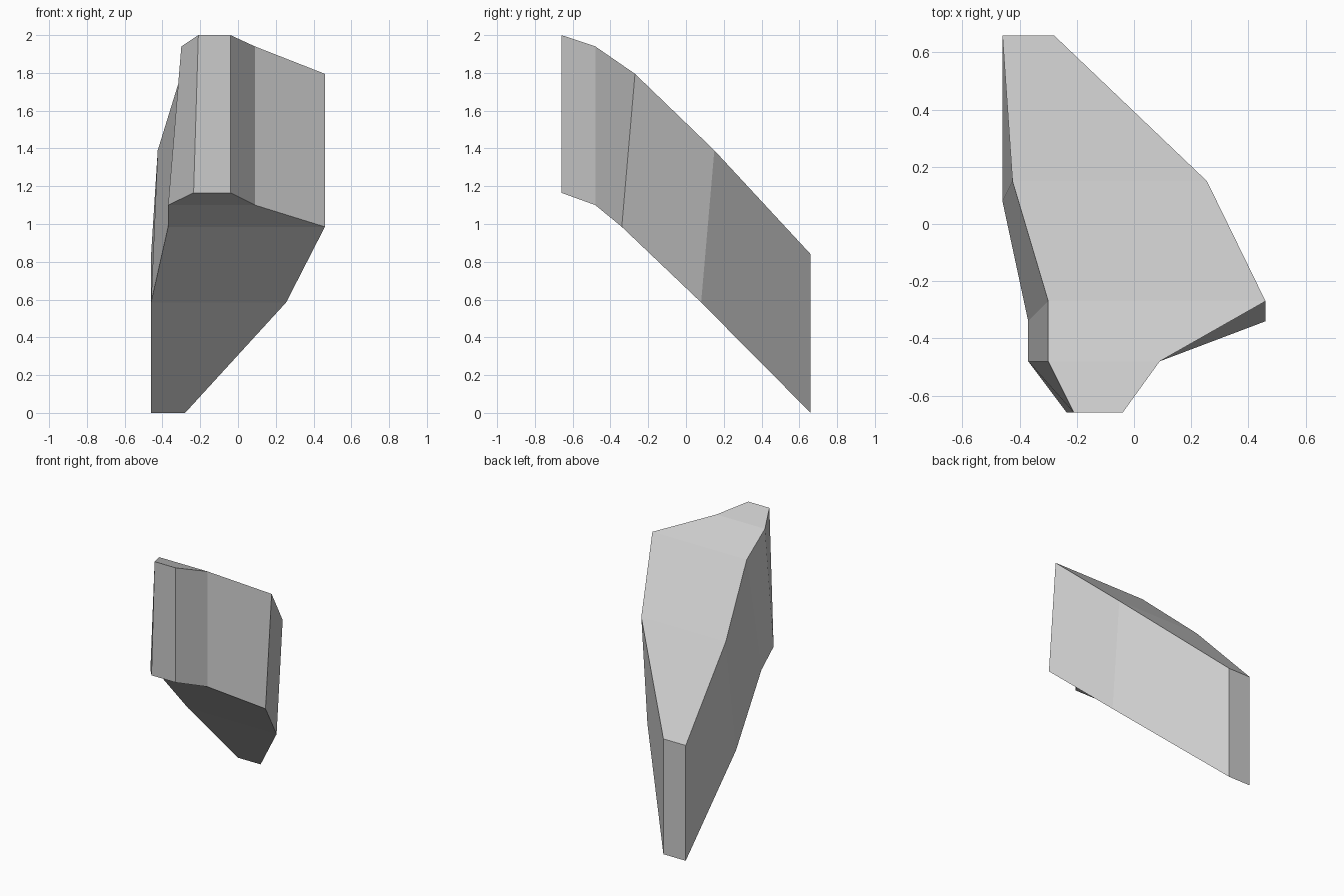
import bpy
import bmesh

cube = bpy.data.objects.get("Cube")
if cube:
    bpy.data.objects.remove(cube, do_unlink=True)

# Single grey material
grey = bpy.data.materials.new("light_grey")
grey.use_nodes = True
colour = (0.6, 0.6, 0.6, 1.0)
grey.diffuse_color = colour
grey.node_tree.nodes["Principled BSDF"].inputs["Base Color"].default_value = colour

# Cross-sections from back to front: shared +x edge, then
# (-x edge, y, z) of the upper and the lower surface
sections = [
    (-0.28, (-0.46, 0.66, 0.84), (-0.46, 0.66, 0.0)),
    (0.255, (-0.425, 0.15, 1.39), (-0.46, 0.08, 0.585)),
    (0.46, (-0.30, -0.27, 1.795), (-0.37, -0.34, 0.985)),
    (0.09, (-0.30, -0.48, 1.94), (-0.37, -0.48, 1.10)),
    (-0.04, (-0.21, -0.66, 2.0), (-0.235, -0.66, 1.165)),
]

bm = bmesh.new()
rings = []
for right_x, upper, lower in sections:
    corners = [upper, (right_x, *upper[1:]), (right_x, *lower[1:]), lower]
    rings.append([bm.verts.new(c) for c in corners])

# Upper, lower and side strips between neighbouring sections
for back, front in zip(rings, rings[1:]):
    for i in range(4):
        j = (i + 1) % 4
        bm.faces.new((back[i], back[j], front[j], front[i]))

# Flat end caps
bm.faces.new(rings[0])
bm.faces.new(rings[-1])
bmesh.ops.recalc_face_normals(bm, faces=bm.faces)

mesh = bpy.data.meshes.new("slanted_block")
bm.to_mesh(mesh)
bm.free()
mesh.materials.append(grey)
block = bpy.data.objects.new("slanted_block", mesh)
bpy.context.scene.collection.objects.link(block)
